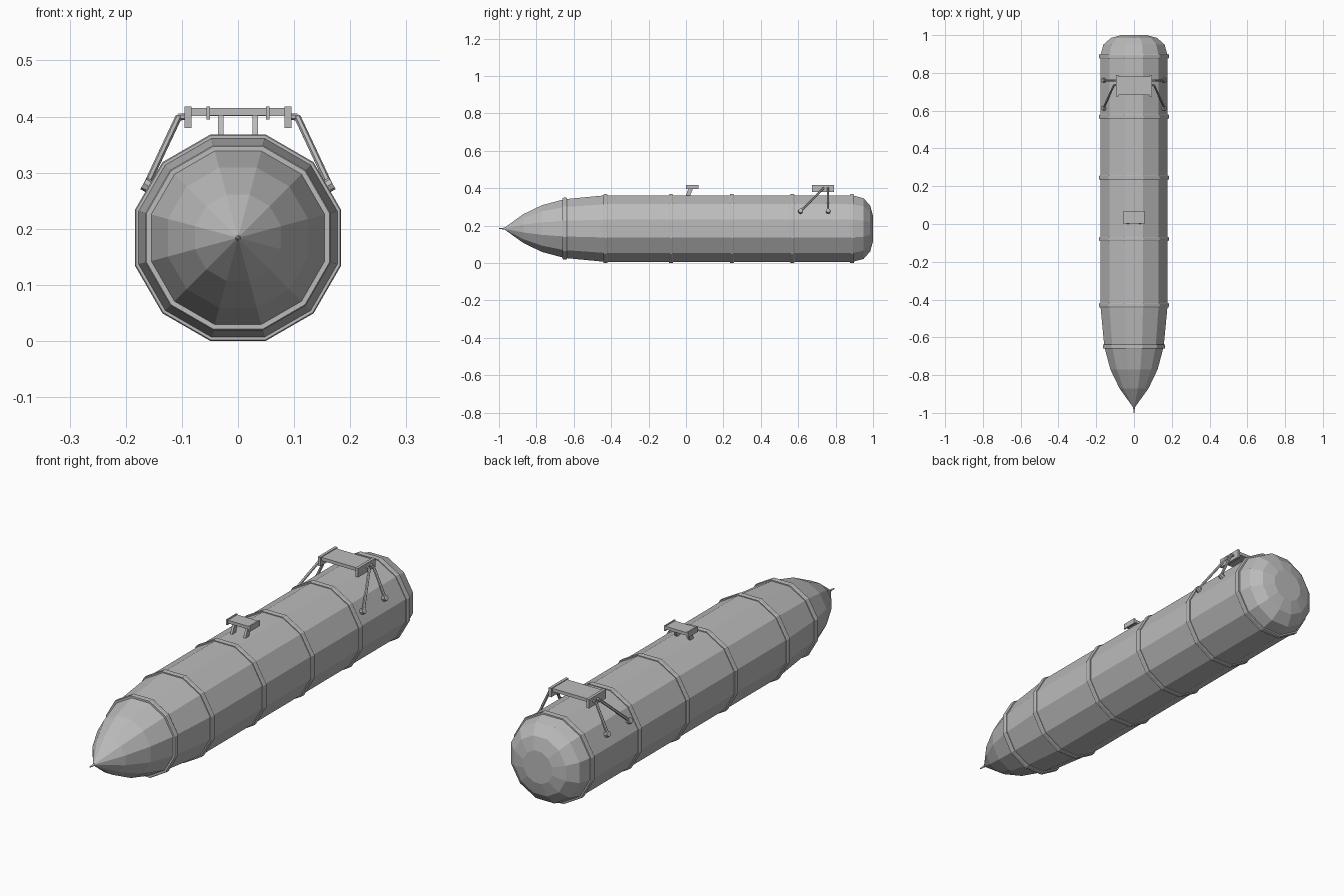
import bpy, bmesh, math
from mathutils import Vector

if "Cube" in bpy.data.objects:
    bpy.data.objects.remove(bpy.data.objects["Cube"])

mat = bpy.data.materials.new("plain grey")
mat.use_nodes = True
GREY = (0.5, 0.5, 0.5, 1)
mat.diffuse_color = GREY
mat.node_tree.nodes["Principled BSDF"].inputs["Base Color"].default_value = GREY

SIDES = 12
AXIS_Z = 0.184


def finish(name, bm):
    bmesh.ops.recalc_face_normals(bm, faces=bm.faces)
    me = bpy.data.meshes.new(name)
    bm.to_mesh(me)
    bm.free()
    me.materials.append(mat)
    ob = bpy.data.objects.new(name, me)
    bpy.context.collection.objects.link(ob)
    return ob


def lathe(name, profile, closed=False):
    """Twelve-sided hull around the y axis from (y, flat-to-centre radius)."""
    bm = bmesh.new()
    loops = []
    for y, apothem in profile:
        r = apothem / math.cos(math.pi / SIDES)
        angles = [(i + 0.5) * math.tau / SIDES for i in range(SIDES)]
        loops.append([bm.verts.new((r * math.cos(a), y, AXIS_Z + r * math.sin(a))) for a in angles])
    pairs = list(zip(loops, loops[1:]))
    if closed:
        pairs.append((loops[-1], loops[0]))
    else:
        bm.faces.new(loops[0])
        bm.faces.new(loops[-1])
    for a, b in pairs:
        for i in range(SIDES):
            j = (i + 1) % SIDES
            bm.faces.new((a[i], a[j], b[j], b[i]))
    return finish(name, bm)


def box(name, lo, hi, lean=0):
    """Box between two corners; lean shifts its top along y."""
    bm = bmesh.new()
    bmesh.ops.create_cube(bm, size=1)
    for v in bm.verts:
        top = v.co.z > 0
        v.co = [l + (c + 0.5) * (h - l) for l, h, c in zip(lo, hi, v.co)]
        if top:
            v.co.y += lean
    return finish(name, bm)


def rod(name, a, b, radius, sides=6):
    a, b = Vector(a), Vector(b)
    bm = bmesh.new()
    bmesh.ops.create_cone(bm, cap_ends=True, segments=sides, radius1=radius,
                          radius2=radius, depth=(b - a).length)
    ob = finish(name, bm)
    ob.location = (a + b) / 2
    ob.rotation_euler = (b - a).to_track_quat("Z", "Y").to_euler()
    return ob


# Hull with pointed nose and rounded tail
lathe("hull", [(-1.0, 0.002), (-0.97, 0.005), (-0.87, 0.077), (-0.77, 0.125),
               (-0.65, 0.157), (-0.43, 0.178), (0.89, 0.178), (0.95, 0.162),
               (0.985, 0.122), (1.0, 0.068)])

# Raised bands
for i, y in enumerate((-0.648, -0.43, -0.08, 0.245, 0.568, 0.888)):
    r = 0.165 if i == 0 else 0.184
    lathe(f"band_{i + 1}", [(y - 0.011, r - 0.012), (y - 0.011, r - 0.002), (y - 0.008, r),
                            (y + 0.008, r), (y + 0.011, r - 0.002), (y + 0.011, r - 0.012)], True)

# Middle and rear top plates
box("middle_plate", (-0.052, 0.003, 0.402), (0.052, 0.066, 0.415))
box("rear_plate", (-0.086, 0.682, 0.401), (0.086, 0.782, 0.415))

for side, s in (("left", 1), ("right", -1)):
    def part(x0, x1):
        return sorted((s * x0, s * x1))

    # Middle bracket flange and leaning leg
    x0, x1 = part(0.050, 0.056)
    box(f"{side}_middle_flange", (x0, 0, 0.395), (x1, 0.068, 0.418))
    x0, x1 = part(0.026, 0.036)
    box(f"{side}_middle_leg", (x0, -0.004, 0.355), (x1, 0.02, 0.404), 0.02)

    # Rear bracket flange
    x0, x1 = part(0.083, 0.095)
    box(f"{side}_rear_flange", (x0, 0.674, 0.38), (x1, 0.79, 0.418))

    # Bent struts with round feet on the hull side
    normal = Vector((s * math.cos(math.pi / 6), 0, math.sin(math.pi / 6)))
    for place, top_y, foot_y in (("front", 0.735, 0.612), ("back", 0.76, 0.76)):
        base = Vector((0, foot_y, AXIS_Z))
        knee = (s * 0.106, top_y, 0.399)
        rod(f"{side}_{place}_pin", (s * 0.09, top_y, 0.4), knee, 0.006)
        rod(f"{side}_{place}_strut", knee, base + normal * 0.188, 0.006)
        rod(f"{side}_{place}_foot", base + normal * 0.172, base + normal * 0.194, 0.012, 8)
